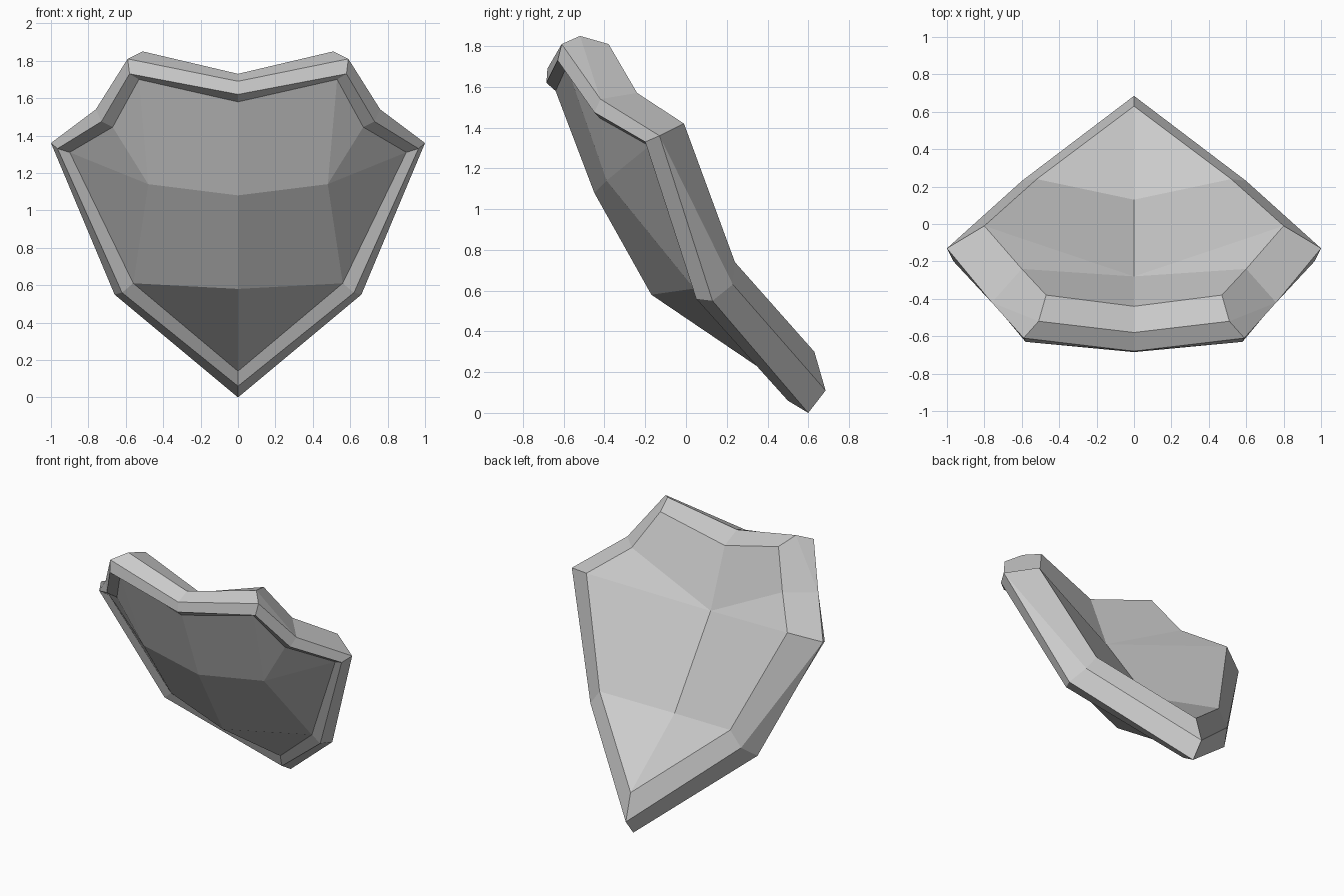
import bpy
import bmesh

old_cube = bpy.data.objects.get("Cube")
if old_cube:
    bpy.data.objects.remove(old_cube, do_unlink=True)


def flat_material(name, colour):
    material = bpy.data.materials.new(name)
    material.use_nodes = True
    material.diffuse_color = colour
    shader = next(n for n in material.node_tree.nodes if n.type == "BSDF_PRINCIPLED")
    shader.inputs["Base Color"].default_value = colour
    return material


# Half outlines, each ordered: top middle, horn, notch, side tip, lower side, bottom point
back_edge = [(0, -.44, 1.67), (.47, -.38, 1.81), (.6, -.24, 1.57),
             (.8, -.01, 1.42), (.52, .24, .74), (0, .63, .3)]
outer_back = [(0, -.58, 1.73), (.51, -.52, 1.85), (.76, -.42, 1.54),
              (1, -.13, 1.36), (.6, .23, .63), (0, .685, .11)]
outer_front = [(0, -.68, 1.69), (.59, -.61, 1.81), (.76, -.42, 1.54),
               (1, -.13, 1.36), (.66, .13, .55), (0, .6, 0)]
front_lip = [(0, -.685, 1.62), (.58, -.63, 1.73), (.73, -.45, 1.475),
             (.965, -.2, 1.33), (.62, .05, .56), (0, .5, .06)]
inner_lip = [(0, -.64, 1.58), (.53, -.585, 1.7), (.67, -.42, 1.445),
             (.9, -.18, 1.31), (.56, .04, .61), (0, .48, .14)]

bm = bmesh.new()
rings = [[bm.verts.new(point) for point in outline]
         for outline in (back_edge, outer_back, outer_front, front_lip, inner_lip)]

# Faceted rim: strips between neighbouring outlines
for ring, following in zip(rings, rings[1:]):
    for i in range(len(ring) - 1):
        bm.faces.new((ring[i], ring[i + 1], following[i + 1], following[i]))


def add_panel(ring, upper, shoulder, lower):
    """Fill an outline with facets around a ridge on the centre line."""
    top, horn, notch, tip, side, bottom = ring
    if shoulder is upper:
        bm.faces.new((top, horn, notch, upper))
        bm.faces.new((upper, tip, side, lower))
    else:
        bm.faces.new((top, horn, shoulder, upper))
        bm.faces.new((horn, notch, shoulder))
        bm.faces.new((shoulder, tip, side))
        bm.faces.new((upper, shoulder, side, lower))
    bm.faces.new((notch, tip, shoulder))
    bm.faces.new((lower, side, bottom))


# Bulging front panel and hollow back panel
front_upper, front_shoulder, front_lower = [
    bm.verts.new(p) for p in ((0, -.45, 1.08), (.48, -.39, 1.14), (0, -.17, .58))]
back_upper, back_lower = [bm.verts.new(p) for p in ((0, -.28, 1.26), (0, .13, .68))]
add_panel(rings[-1], front_upper, front_shoulder, front_lower)
add_panel(rings[0], back_upper, back_upper, back_lower)

# Mirror to the other half and weld the seams
bmesh.ops.remove_doubles(bm, verts=bm.verts, dist=.001)
bmesh.ops.mirror(bm, geom=bm.verts[:] + bm.edges[:] + bm.faces[:],
                 axis="X", merge_dist=.001)
bmesh.ops.remove_doubles(bm, verts=bm.verts, dist=.001)
bmesh.ops.recalc_face_normals(bm, faces=bm.faces)

mesh = bpy.data.meshes.new("shield")
bm.to_mesh(mesh)
bm.free()
mesh.materials.append(flat_material("plain grey", (.6, .6, .6, 1)))
shield = bpy.data.objects.new("shield", mesh)
bpy.context.collection.objects.link(shield)
